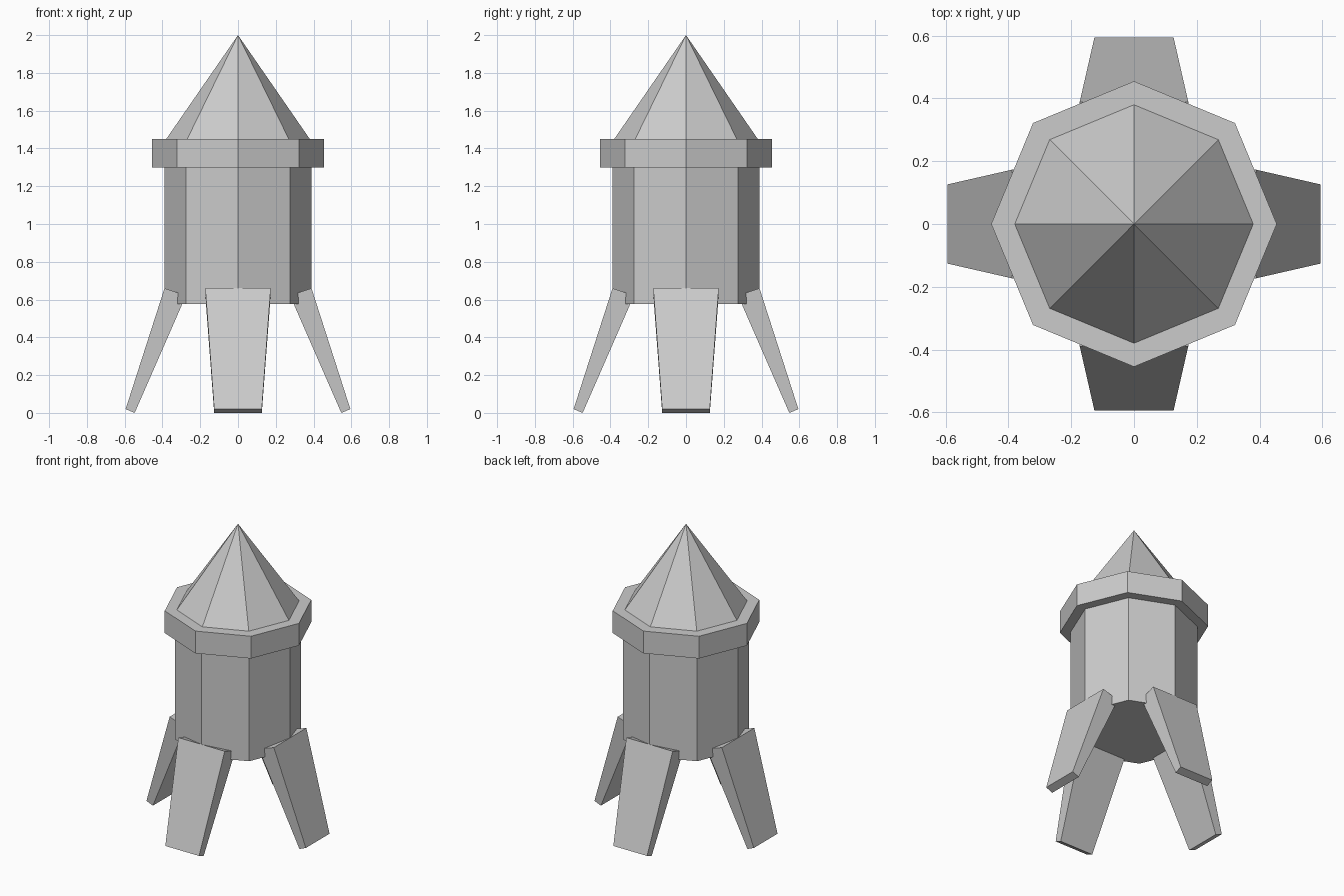
import bpy, bmesh
from math import radians
from mathutils import Matrix

if "Cube" in bpy.data.objects:
    bpy.data.objects.remove(bpy.data.objects["Cube"])


def octagon(name, r_bottom, r_top, z0, z1):
    bpy.ops.mesh.primitive_cone_add(vertices=8, radius1=r_bottom, radius2=r_top,
                                    depth=z1 - z0, location=(0, 0, (z0 + z1) / 2))
    bpy.context.object.name = name


def leg(name, angle):
    # side profile (outward distance, height, half width), swept across the width
    profile = [(0.389, 0.66, 0.173), (0.275, 0.622, 0.173),
               (0.547, 0.0, 0.126), (0.595, 0.02, 0.126)]
    bm = bmesh.new()
    left = [bm.verts.new((x, -w, z)) for x, z, w in profile]
    right = [bm.verts.new((x, w, z)) for x, z, w in profile]
    bm.faces.new(left)
    bm.faces.new(right[::-1])
    for i in range(4):
        j = (i + 1) % 4
        bm.faces.new((left[j], left[i], right[i], right[j]))
    bm.transform(Matrix.Rotation(radians(angle), 4, 'Z'))
    bmesh.ops.recalc_face_normals(bm, faces=bm.faces)
    mesh = bpy.data.meshes.new(name)
    bm.to_mesh(mesh)
    bm.free()
    bpy.context.collection.objects.link(bpy.data.objects.new(name, mesh))


# Tower: body, overhanging collar and pointed roof
octagon("body", 0.39, 0.39, 0.577, 1.30)
octagon("collar", 0.455, 0.455, 1.30, 1.45)
octagon("roof", 0.38, 0.0, 1.45, 2.0)

# Four splayed, tapering legs
for side, angle in (("right", 0), ("back", 90), ("left", 180), ("front", 270)):
    leg(side + "_leg", angle)
